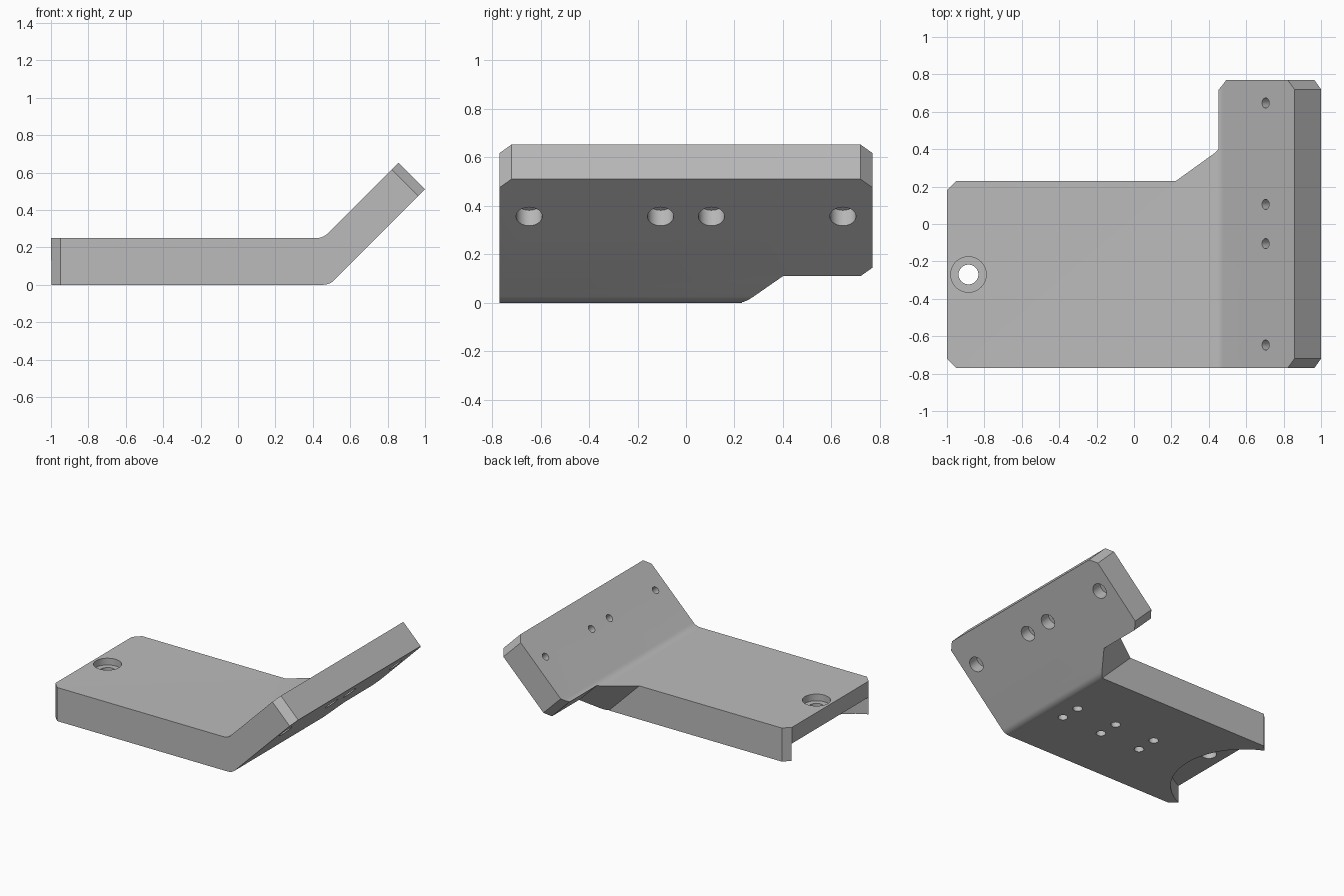
import bpy, bmesh, math
from mathutils import Matrix, Vector

if "Cube" in bpy.data.objects:
    bpy.data.objects.remove(bpy.data.objects["Cube"])

grey = bpy.data.materials.new("plain grey")
grey.diffuse_color = (0.5, 0.5, 0.5, 1)
grey.use_nodes = True
grey.node_tree.nodes["Principled BSDF"].inputs["Base Color"].default_value = grey.diffuse_color

R2 = math.sqrt(2)
FLAT = Matrix.Identity(4)
# flange frame: local x runs up the slope, y is world y, z goes from underside to upper side
TILT = Matrix(((1/R2, 0, -1/R2, 0), (0, 1, 0, 0), (1/R2, 0, 1/R2, 0), (0, 0, 0, 1)))
SIDE = Matrix(((1, 0, 0, 0), (0, 0, -1, 0), (0, 1, 0, 0), (0, 0, 0, 1)))


def prism(name, pts, h0, h1, frame=FLAT):
    """Extrude a 2D outline from h0 to h1 in the given frame."""
    bm = bmesh.new()
    f = bm.faces.new([bm.verts.new(frame @ Vector((x, y, h0))) for x, y in pts])
    ext = bmesh.ops.extrude_face_region(bm, geom=[f])
    move = frame.to_3x3() @ Vector((0, 0, h1 - h0))
    bmesh.ops.translate(bm, vec=move, verts=[v for v in ext["geom"] if isinstance(v, bmesh.types.BMVert)])
    bmesh.ops.recalc_face_normals(bm, faces=bm.faces)
    me = bpy.data.meshes.new(name)
    bm.to_mesh(me)
    bm.free()
    me.materials.append(grey)
    ob = bpy.data.objects.new(name, me)
    bpy.context.collection.objects.link(ob)
    return ob


def circle(cx, cy, r, n=32):
    return [(cx + r * math.cos(2 * math.pi * i / n), cy + r * math.sin(2 * math.pi * i / n)) for i in range(n)]


def corner(cx, cy, sx, sy, c=0.05):
    return [(cx - 2*c*sx, cy + c*sy), (cx + c*sx, cy - 2*c*sy), (cx + c*sx, cy + c*sy)]


def bend(x, z, r=0.085, n=6):
    """Rounded 45 degree bend at a corner of the side profile."""
    x0 = x - r * math.tan(math.pi / 8)
    return [(x0 + r * math.sin(a), z + r * (1 - math.cos(a))) for a in [math.pi / 4 * i / n for i in range(n + 1)]]


# bent plate from its side profile
profile = [(-1, 0)] + bend(0.49, 0) + [(1.0, 0.51), (0.8575, 0.6525)] + bend(0.455, 0.25)[::-1] + [(-1, 0.25)]
plate = prism("bent_plate", profile, -0.77, 0.77, SIDE)


def cut(pts, h0, h1, frame=FLAT):
    cutter = prism("cutter", pts, h0, h1, frame)
    cutter.hide_render = True
    mod = plate.modifiers.new("cut", "BOOLEAN")
    mod.operation = "DIFFERENCE"
    mod.solver = "EXACT"
    mod.object = cutter
    bpy.context.view_layer.objects.active = plate
    bpy.ops.object.modifier_apply(modifier=mod.name)
    bpy.data.objects.remove(cutter)


# rear notch that narrows the base, with its sloped inner corner
cut([(-2, 0.23), (0.335, 0.23), (0.502, 0.40), (0.502, 0.72), (0.602, 0.82), (-2, 0.82)], -2, 2, TILT)

# clipped corners of base and flange
for y, s in ((-0.77, -1), (0.23, 1)):
    cut(corner(-1, y, -1, s), -0.1, 0.4)
for s in (-1, 1):
    cut(corner(1.51 / R2, 0.77 * s, 1, s), -0.6, 0.1, TILT)

# round relief under the free end, then the stepped hole above it
cut(circle(-1.195, -0.27, 0.495, 96), -0.1, 0.13)
cut(circle(-0.885, -0.27, 0.053), -0.1, 0.4)
cut(circle(-0.885, -0.27, 0.095), 0.20, 0.4)

# blind holes in the underside
for x in (-0.335, 0, 0.335):
    for y in (-0.347, -0.193):
        cut(circle(x, y, 0.033, 20), -0.1, 0.1)

# stepped screw holes through the flange
under = -0.49 / R2
for y in (-0.647, -0.105, 0.105, 0.647):
    cut(circle(0.85, y, 0.027, 24), under - 0.1, under + 0.4, TILT)
    cut(circle(0.85, y, 0.054), under - 0.1, under + 0.09, TILT)

plate.select_set(True)
bpy.context.view_layer.objects.active = plate
bpy.ops.object.shade_smooth_by_angle(angle=math.radians(25))
